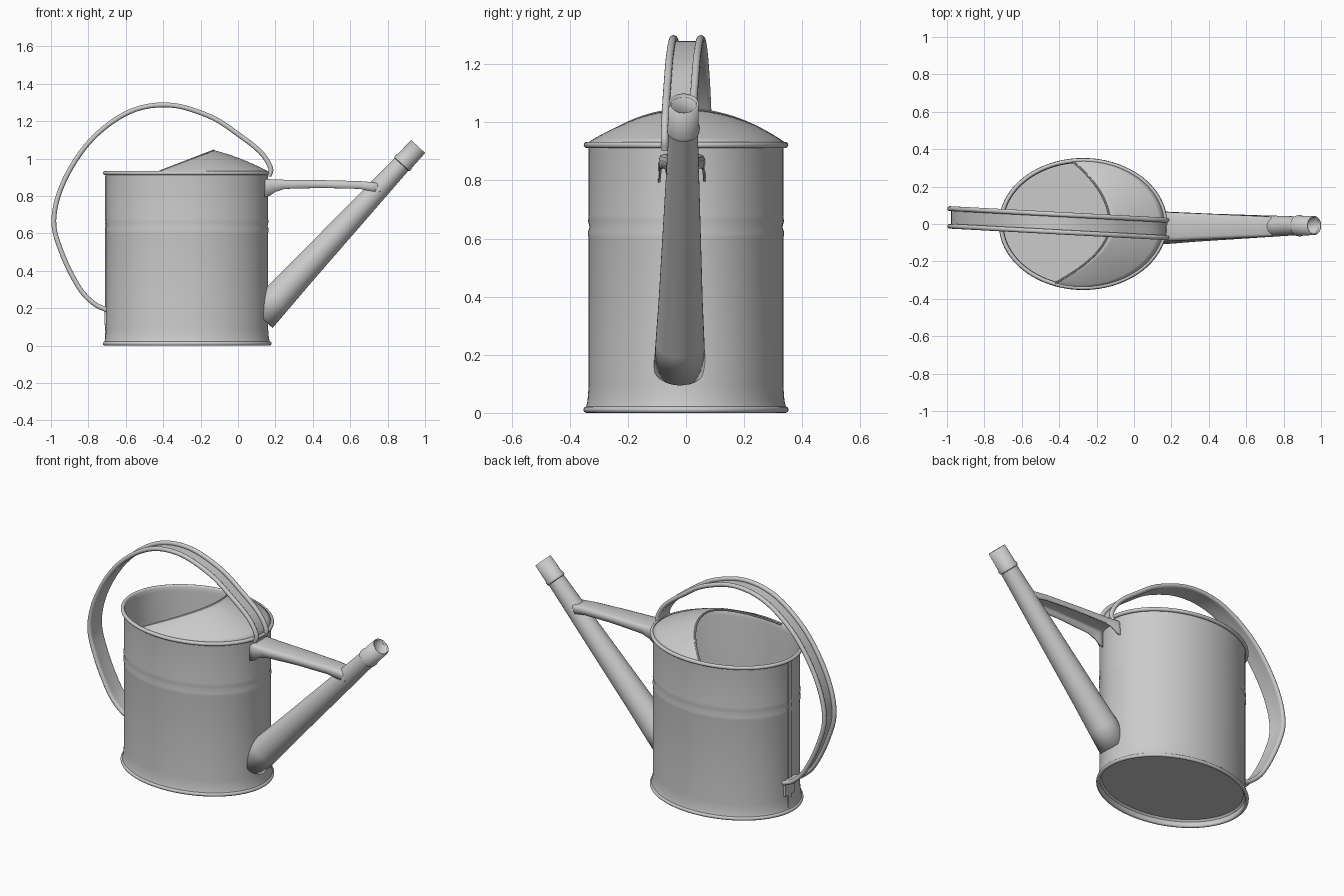
import bpy
from math import sin, cos, pi, radians
from mathutils import Vector

if "Cube" in bpy.data.objects:
    bpy.data.objects.remove(bpy.data.objects["Cube"])

CX, RX, RY = -0.272, 0.433, 0.335   # oval body centre and radii


def loft(name, rings, closed=True, caps=False, thick=0, angle=40):
    """Skin a list of equal-length point rings."""
    n = len(rings[0])
    verts = [tuple(p) for r in rings for p in r]
    faces = []
    for i in range(len(rings) - 1):
        for j in range(n if closed else n - 1):
            k = (j + 1) % n
            faces.append((i * n + j, i * n + k, (i + 1) * n + k, (i + 1) * n + j))
    if caps:
        faces.append(tuple(reversed(range(n))))
        faces.append(tuple(range((len(rings) - 1) * n, len(rings) * n)))
    me = bpy.data.meshes.new(name)
    me.from_pydata(verts, [], faces)
    me.validate()
    ob = bpy.data.objects.new(name, me)
    bpy.context.collection.objects.link(ob)
    bpy.ops.object.select_all(action='DESELECT')
    ob.select_set(True)
    bpy.context.view_layer.objects.active = ob
    bpy.ops.object.mode_set(mode='EDIT')
    bpy.ops.mesh.select_all(action='SELECT')
    bpy.ops.mesh.normals_make_consistent(inside=False)
    bpy.ops.object.mode_set(mode='OBJECT')
    bpy.ops.object.shade_smooth_by_angle(angle=radians(angle))
    if thick:
        m = ob.modifiers.new("Thickness", 'SOLIDIFY')
        m.thickness = thick
        m.offset = 0
    return ob


def oval(d, z, n=96):
    return [(CX + (RX + d) * cos(2 * pi * i / n), (RY + d) * sin(2 * pi * i / n), z)
            for i in range(n)]


def smooth_path(pts, steps=6):
    """Catmull-Rom curve through the points."""
    p = [Vector(q) for q in pts]
    p = [2 * p[0] - p[1]] + p + [2 * p[-1] - p[-2]]
    out = []
    for i in range(1, len(p) - 2):
        a, b, c, d = p[i - 1:i + 3]
        for s in range(steps):
            t = s / steps
            out.append(0.5 * (2 * b + (c - a) * t + (2 * a - 5 * b + 4 * c - d) * t * t
                              + (3 * b - a - 3 * c + d) * t ** 3))
    return out + [p[-2]]


def bead(d, z, r, a0, a1, n=10):
    return [(d + r * cos(radians(a0 + (a1 - a0) * i / n)),
             z + r * sin(radians(a0 + (a1 - a0) * i / n))) for i in range(n + 1)]


# Body: recessed base, foot bead, dented wall, rolled rim, inner wall and floor
profile = ([(-0.012, 0.04), (-0.002, 0.03)] + bead(0.007, 0.011, 0.011, -160, 80)
           + [(0.004, 0.04), (0.0, 0.09), (0.0, 0.6), (0.003, 0.62), (-0.003, 0.64),
              (0.002, 0.66), (0.0, 0.68), (0.0, 0.905)]
           + bead(0.006, 0.922, 0.011, -120, 170)
           + [(-0.007, 0.9), (-0.008, 0.048)])
loft("body", [oval(d, z) for d, z in profile], caps=True)

# Hood: sheet from the front rim up to the arched opening edge
hood = []
N, M = 48, 10
a0, a1 = radians(-110), radians(97)
for i in range(N + 1):
    t = -1 + 2 * i / N
    end = a1 if t > 0 else a0
    xe, ye = CX + RX * cos(end), RY * sin(end)
    edge = Vector((-0.13 + (xe + 0.13) * t * t, ye * abs(t), 0.93 + 0.112 * (1 - t * t)))
    a = a0 + (a1 - a0) * i / N
    rim = Vector((CX + RX * cos(a), RY * sin(a), 0.928))
    row = []
    for j in range(M + 1):
        s = j / M
        p = edge.lerp(rim, s)
        p.z += 0.04 * s * (1 - s) * (1 - t * t)
        row.append(p)
    hood.append(row)
loft("hood", hood, closed=False, thick=0.006)
# Rolled wire along the hood opening
wire = []
for i, row in enumerate(hood):
    tan = (hood[min(i + 1, N)][0] - hood[max(i - 1, 0)][0]).normalized()
    u = tan.cross(Vector((0, 0, 1))).normalized()
    v = tan.cross(u)
    wire.append([row[0] + 0.006 * (u * cos(k * pi / 4) + v * sin(k * pi / 4)) for k in range(8)])
loft("hood_edge", wire, caps=True)

# Handle: channel strip with beaded edges swept round a big loop
path = smooth_path([(0.165, 0.905), (0.174, 0.95), (0.12, 1.035), (0.0, 1.13), (-0.15, 1.225),
                    (-0.365, 1.286), (-0.58, 1.25), (-0.785, 1.1), (-0.93, 0.88),
                    (-0.985, 0.67), (-0.94, 0.49), (-0.85, 0.31), (-0.77, 0.225),
                    (-0.7, 0.19)])
right = bead(0.047, 0, 0.013, -110, 215, 12)
section = right + [(-y, n) for y, n in reversed(right)]
rings = []
for i, p in enumerate(path):
    t = (path[min(i + 1, len(path) - 1)] - path[max(i - 1, 0)]).normalized()
    nx, nz = t.y, -t.x          # outward normal of the loop
    yc = -0.017 - 0.053 * p.x
    rings.append([(p.x + nx * n, yc + y, p.y + nz * n) for y, n in section])
loft("handle", rings, caps=True)

# Spout: tapered open tube with a collar at the tip
base, tip = Vector((0.12, -0.022, 0.155)), Vector((0.963, -0.008, 1.064))
axis = (tip - base).normalized()
side = Vector((0, 1, 0))
up = axis.cross(side).normalized()
side = up.cross(axis)


def tube(name, stations, thick):
    rs = []
    for f, r in stations:
        c = base.lerp(tip, f)
        rs.append([c + r * (side * cos(k * pi / 20) + up * sin(k * pi / 20)) for k in range(40)])
    return loft(name, rs, thick=thick)


tube("spout", [(0, 0.086), (0.1, 0.081), (0.25, 0.073), (0.5, 0.063), (0.75, 0.053),
               (0.92, 0.046), (0.99, 0.045)], 0.006)
tube("spout_collar", [(0.895, 0.046), (0.898, 0.053), (0.908, 0.054), (0.915, 0.05),
                      (1.0, 0.048)], 0.006)

# Brace: inverted channel between the rim and the spout
rings = []
for x, zt, zb, w in [(0.13, 0.888, 0.79, 0.079), (0.17, 0.886, 0.80, 0.077),
                     (0.2, 0.884, 0.822, 0.075), (0.25, 0.883, 0.838, 0.073),
                     (0.45, 0.881, 0.843, 0.064), (0.65, 0.876, 0.838, 0.055),
                     (0.72, 0.87, 0.825, 0.052), (0.765, 0.865, 0.82, 0.048)]:
    yc = -0.014
    half = [(w, zb), (w * 0.97, zt - 0.014), (w * 0.9, zt - 0.004), (w * 0.75, zt)]
    pts = half + [(-y, z) for y, z in reversed(half)]
    rings.append([(x, yc + y, z) for y, z in pts])
loft("brace", rings, closed=False, thick=0.007, angle=50)


def strip(name, x, y, z0, z1, w, d):
    ring = [(-d, -w), (d, -w), (d, w), (-d, w)]
    loft(name, [[(x + a, y + b, z) for a, b in ring] for z in (z0, z1)], caps=True)


# Rear seam and the tab holding the lower handle end
strip("rear_seam", CX - RX, 0.02, 0.03, 0.91, 0.014, 0.005)
strip("handle_tab", CX - RX, 0.02, 0.11, 0.2, 0.045, 0.008)
